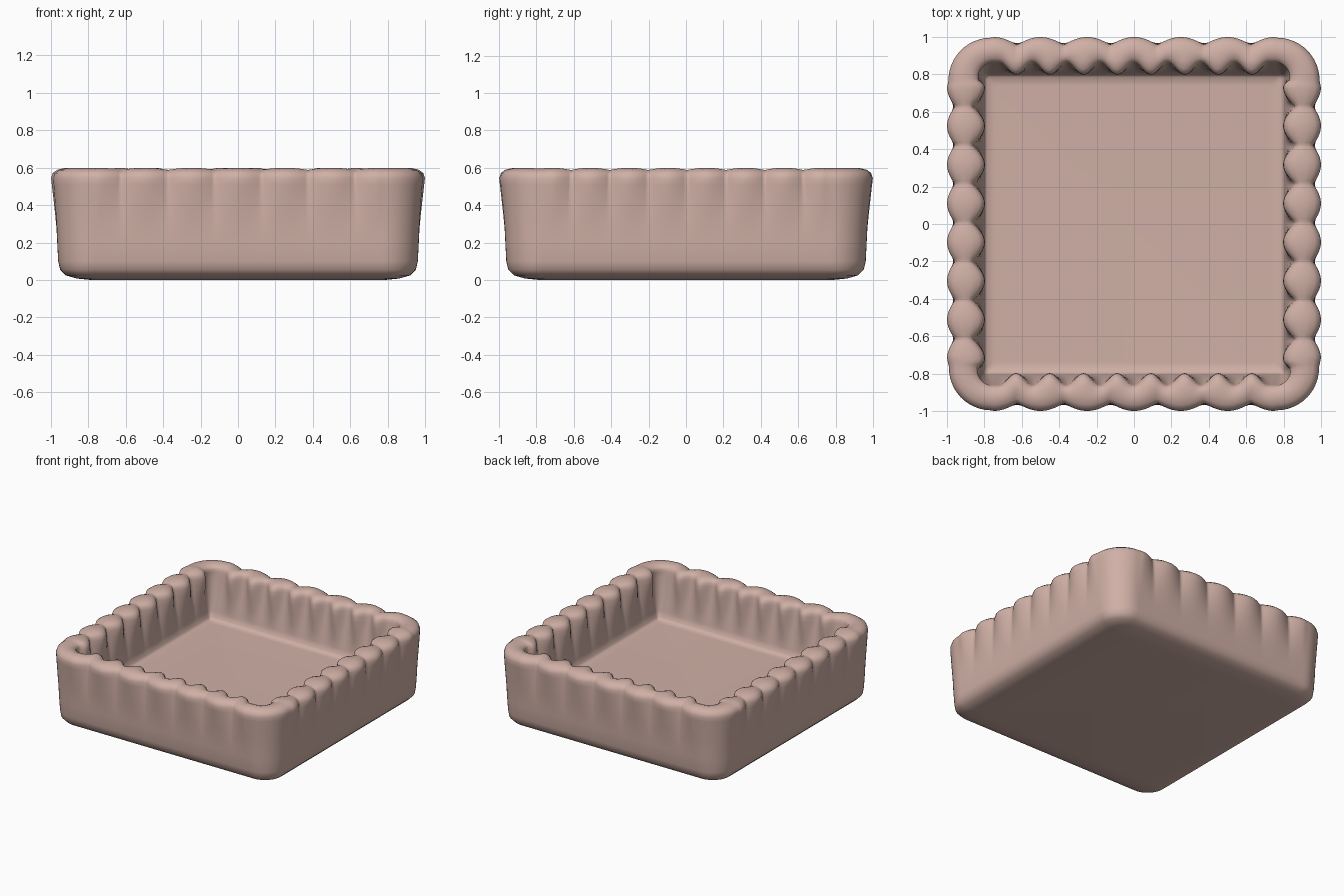
import bpy, bmesh, math

if "Cube" in bpy.data.objects:
    bpy.data.objects.remove(bpy.data.objects["Cube"])

clay = bpy.data.materials.new("dusty_pink_clay")
clay.diffuse_color = (0.63, 0.435, 0.38, 1)
clay.use_nodes = True
clay.node_tree.nodes["Principled BSDF"].inputs["Base Color"].default_value = clay.diffuse_color

SIDE, ARC = 120, 12          # points per straight side / per corner


def outer_bump(u, along_x):
    """Scallops on the outside, 0..1, staying nearly full at the corners."""
    period, phase, lo, hi = (0.25, 0.0, -0.75, 0.75) if along_x else (0.207, 0.11, -0.718, 0.731)
    if u < lo or u > hi:
        return max(0.6, 1.0 - 5 * max(lo - u, u - hi))
    return abs(math.cos(math.pi * (u - phase) / period)) ** 0.9


def inner_bump(u, along_x):
    """Scallops on the inside, 0..1, fading away at the corners."""
    if along_x:
        if abs(u) > 0.72:
            return 0.0
        return 0.5 - 0.5 * math.cos(2 * math.pi * u / 0.18)
    return abs(math.cos(math.pi * (u - 0.11) / 0.207)) * min(1, max(0, (0.82 - abs(u)) / 0.08))


def ring(bm, half, r, z, amp=0.0, bump=outer_bump, dip=0.0):
    """Rounded square loop, pushed along its normal by the scallops."""
    verts = []
    for s in range(4):
        along_x = s % 2 == 0
        ang = s * math.pi / 2
        ca, sa = round(math.cos(ang)), round(math.sin(ang))
        pts = []
        e = half - r
        d = ca if along_x else sa                 # direction along this side
        d2 = -sa if along_x is False else ca      # direction for the next side
        d2 = round(math.cos(ang + math.pi / 2)) if not along_x else round(math.sin(ang + math.pi / 2))
        for i in range(SIDE):
            u = -e + 2 * e * i / SIDE
            b = bump(u * d, along_x)
            pts.append((u, -half - amp * b, z - dip * (1 - b)))
        b0 = bump(e * d, along_x)
        b1 = bump(-e * d2, not along_x)
        for i in range(ARC):
            t = i / ARC
            a = -math.pi / 2 + t * math.pi / 2
            b = b0 + (b1 - b0) * t
            rr = r + amp * b
            pts.append((e + rr * math.cos(a), -e + rr * math.sin(a), z - dip * (1 - b)))
        for x, y, zz in pts:
            verts.append(bm.verts.new((x * ca - y * sa, x * sa + y * ca, zz)))
    return verts


bm = bmesh.new()
I = inner_bump
R = 0.19                     # shared corner radius keeps points aligned up the wall
rings = [
    # base and outer wall
    ring(bm, 0.78, 0.06, 0.0),
    ring(bm, 0.86, 0.10, 0.008),
    ring(bm, 0.92, 0.14, 0.025),
    ring(bm, 0.950, 0.17, 0.055),
    ring(bm, 0.961, R, 0.10),
    ring(bm, 0.966, R, 0.20),
    ring(bm, 0.967, R, 0.28, 0.003),
    ring(bm, 0.966, R, 0.36, 0.012),
    ring(bm, 0.963, R, 0.44, 0.024),
    ring(bm, 0.959, R, 0.51, 0.036),
    # rolled rim
    ring(bm, 0.956, R, 0.545, 0.043),
    ring(bm, 0.948, 0.182, 0.572, 0.042, dip=0.005),
    ring(bm, 0.932, 0.166, 0.59, 0.033, dip=0.010),
    ring(bm, 0.905, 0.14, 0.60, 0.015, dip=0.012),
    ring(bm, 0.885, 0.12, 0.60, -0.015, I, 0.012),
    ring(bm, 0.872, 0.11, 0.59, -0.045, I, 0.012),
    ring(bm, 0.864, 0.10, 0.572, -0.058, I, 0.008),
    ring(bm, 0.860, 0.09, 0.545, -0.062, I),
    # inner wall and floor
    ring(bm, 0.853, 0.08, 0.50, -0.056, I),
    ring(bm, 0.840, 0.07, 0.42, -0.036, I),
    ring(bm, 0.824, 0.05, 0.34, -0.015, I),
    ring(bm, 0.808, 0.03, 0.26),
    ring(bm, 0.798, 0.02, 0.215),
    ring(bm, 0.785, 0.02, 0.202),
    ring(bm, 0.74, 0.02, 0.20),
]
n = len(rings[0])
for a, b in zip(rings, rings[1:]):
    for i in range(n):
        j = (i + 1) % n
        bm.faces.new((a[i], a[j], b[j], b[i]))
bm.faces.new(rings[0][::-1])
bm.faces.new(rings[-1])
bmesh.ops.recalc_face_normals(bm, faces=bm.faces)

mesh = bpy.data.meshes.new("scalloped_dish")
bm.to_mesh(mesh)
bm.free()
dish = bpy.data.objects.new("scalloped_dish", mesh)
bpy.context.collection.objects.link(dish)
mesh.materials.append(clay)
bpy.context.view_layer.objects.active = dish
dish.select_set(True)
bpy.ops.object.shade_smooth_by_angle(angle=math.radians(75))
